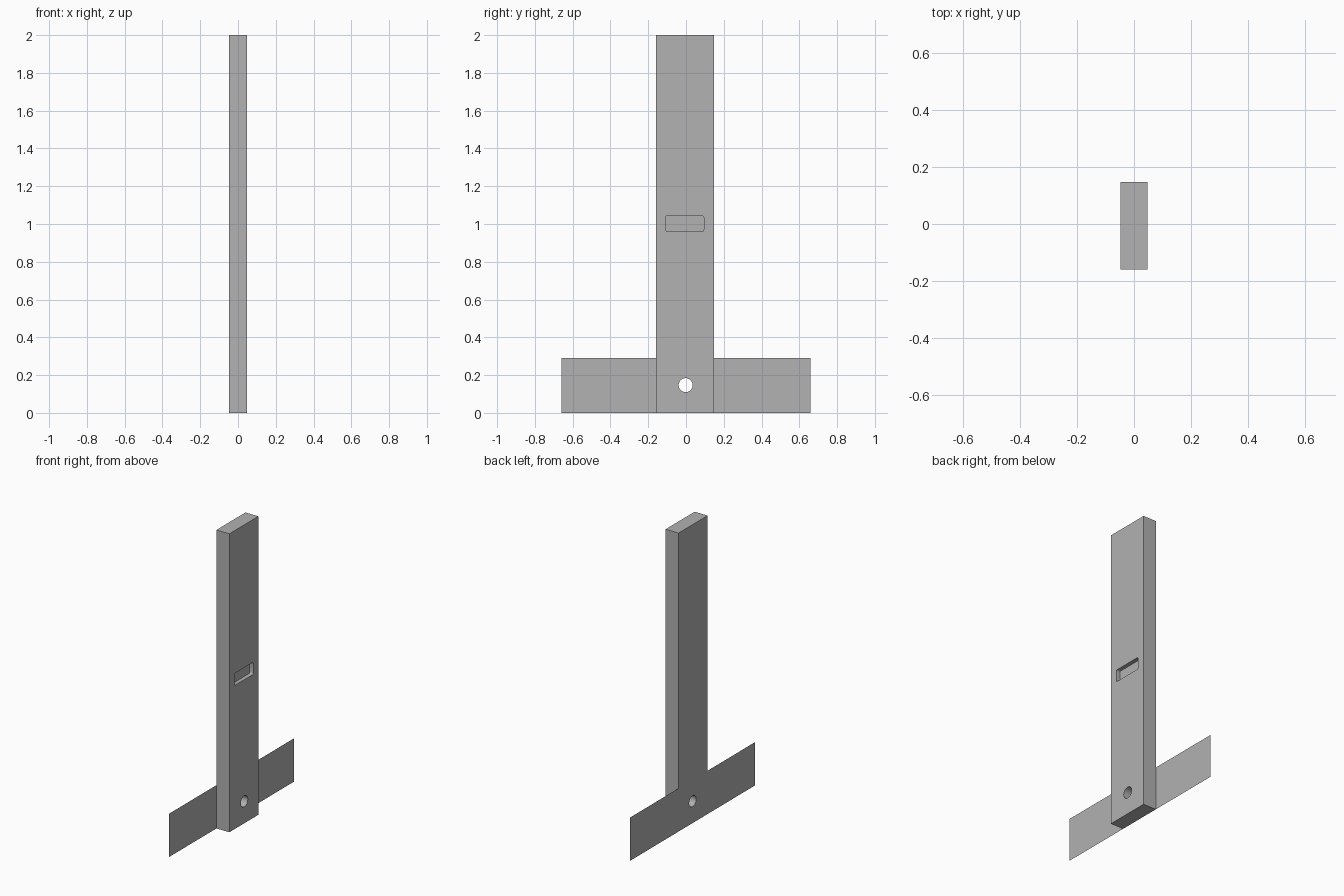
import bpy, bmesh, math
from mathutils import Matrix, Vector

default = bpy.data.objects.get("Cube")
if default:
    bpy.data.objects.remove(default, do_unlink=True)

# Main dimensions
BACK, FRONT = -0.048, 0.048          # thickness of the post along x
POST_MIN, POST_MAX = -0.16, 0.147    # width of the post along y
HEIGHT = 2.0
WING_END, WING_TOP = 0.66, 0.29
POCKET_DEPTH = 0.027

grey = bpy.data.materials.new("plain grey")
grey.use_nodes = True
colour = (0.445, 0.445, 0.445, 1)
grey.diffuse_color = colour
grey.node_tree.nodes["Principled BSDF"].inputs["Base Color"].default_value = colour


def make_object(name, bm):
    mesh = bpy.data.meshes.new(name)
    bm.to_mesh(mesh)
    bm.free()
    mesh.materials.append(grey)
    obj = bpy.data.objects.new(name, mesh)
    bpy.context.collection.objects.link(obj)
    return obj


def make_box(name, low, high, corner=0):
    """Box between two points, with optional rounding of its x-running edges."""
    low, high = Vector(low), Vector(high)
    bm = bmesh.new()
    bmesh.ops.create_cube(bm, size=1, matrix=Matrix.Translation((low + high) / 2)
                          @ Matrix.Diagonal((*(high - low), 1)))
    if corner:
        edges = [e for e in bm.edges
                 if abs(e.verts[0].co.x - e.verts[1].co.x) > 1e-4]
        bmesh.ops.bevel(bm, geom=edges, offset=corner, segments=4,
                        profile=0.5, affect='EDGES')
    return make_object(name, bm)


def cut(target, cutter):
    cutter.hide_render = True
    mod = target.modifiers.new("cut", 'BOOLEAN')
    mod.operation, mod.solver, mod.object = 'DIFFERENCE', 'EXACT', cutter
    bpy.context.view_layer.objects.active = target
    bpy.ops.object.modifier_apply(modifier=mod.name)
    bpy.data.objects.remove(cutter, do_unlink=True)


# Upright post
post = make_box("post", (BACK, POST_MIN, 0), (FRONT, POST_MAX, HEIGHT))

# Shallow slot halfway up the +x face
cut(post, make_box("slot_cutter", (FRONT - POCKET_DEPTH, -0.108, 0.962),
                   (FRONT + 0.1, 0.094, 1.043), corner=0.008))

# Round hole through the foot
bm = bmesh.new()
bmesh.ops.create_cone(bm, cap_ends=True, segments=48, radius1=0.037, radius2=0.037,
                      depth=0.4, matrix=Matrix.Translation((0, -0.002, 0.147))
                      @ Matrix.Rotation(math.pi / 2, 4, 'Y'))
cut(post, make_object("hole_cutter", bm))

bpy.ops.object.select_all(action='DESELECT')
post.select_set(True)
bpy.context.view_layer.objects.active = post
bpy.ops.object.shade_smooth_by_angle(angle=math.radians(30))

# Thin sheet wings flush with the back of the post
for name, start, end in (("front_wing", -WING_END, POST_MIN),
                         ("back_wing", POST_MAX, WING_END)):
    bm = bmesh.new()
    corners = ((start, 0), (start, WING_TOP), (end, WING_TOP), (end, 0))
    bm.faces.new([bm.verts.new((BACK, y, z)) for y, z in corners])
    bm.normal_update()
    make_object(name, bm)
